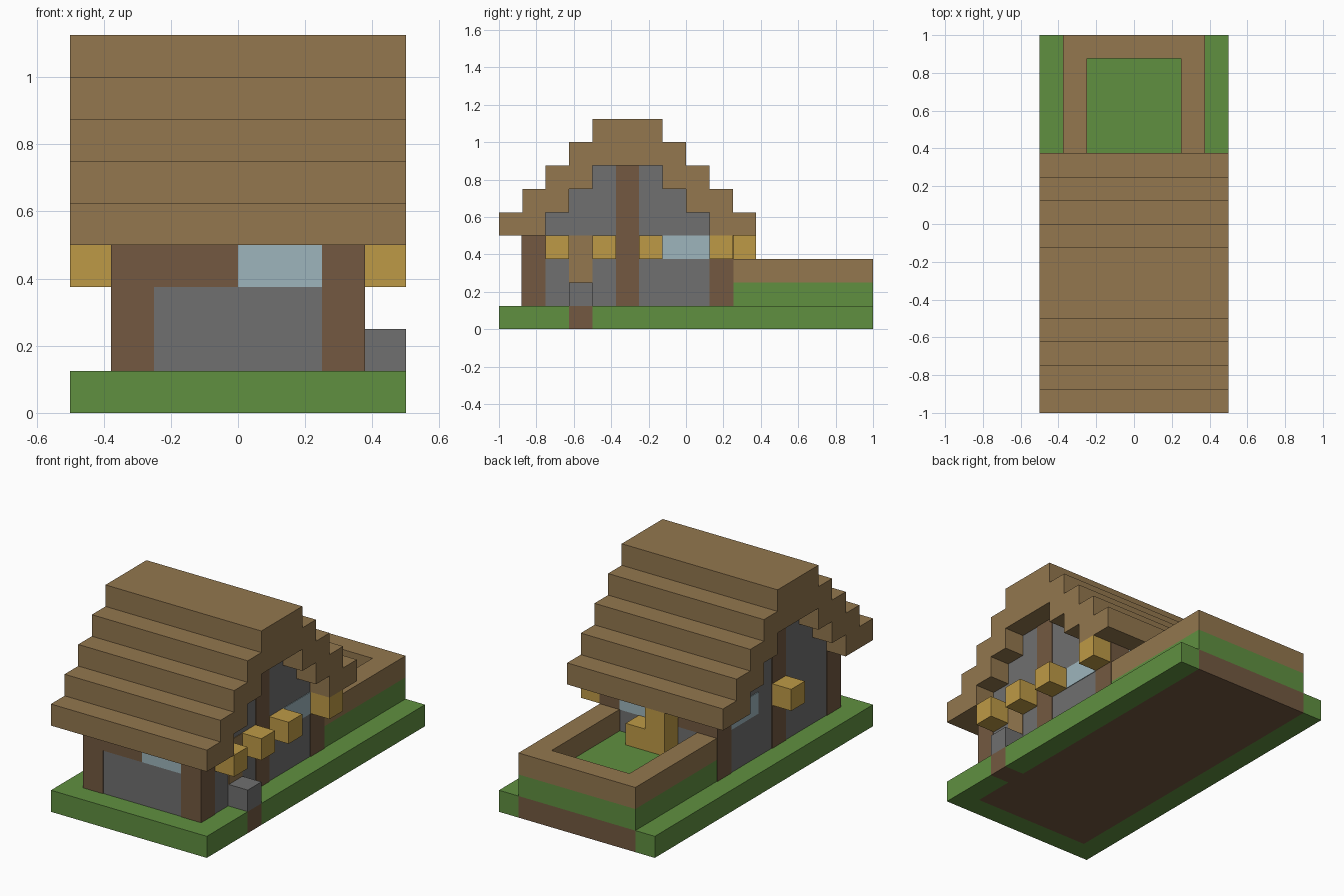
import bpy, bmesh

U = 0.125   # size of one block
P = 0.03    # how far thin plates stand proud, in blocks

old = bpy.data.objects.get("Cube")
if old:
    bpy.data.objects.remove(old, do_unlink=True)


def linear(c):
    c /= 255
    return c / 12.92 if c <= 0.04045 else ((c + 0.055) / 1.055) ** 2.4


def material(name, *rgb):
    m = bpy.data.materials.new(name)
    m.use_nodes = True
    col = (*[linear(c) for c in rgb], 1)
    m.diffuse_color = col
    m.node_tree.nodes["Principled BSDF"].inputs["Base Color"].default_value = col
    return m


plank = material("plank_tan", 147, 119, 78)
grass = material("grass_green", 96, 144, 64)
stone = material("stone_grey", 112, 112, 112)
timber = material("timber_brown", 115, 89, 65)
straw = material("straw_yellow", 190, 154, 70)
glass = material("glass_blue", 157, 181, 188)


def prism(name, mat, outline, x0, x1):
    """Extrude a (y, z) outline along x; all measures in blocks."""
    bm = bmesh.new()
    face = bm.faces.new([bm.verts.new((x0 * U, y * U, z * U)) for y, z in outline])
    ext = bmesh.ops.extrude_face_region(bm, geom=[face])
    verts = [v for v in ext["geom"] if isinstance(v, bmesh.types.BMVert)]
    bmesh.ops.translate(bm, vec=((x1 - x0) * U, 0, 0), verts=verts)
    bmesh.ops.recalc_face_normals(bm, faces=bm.faces)
    mesh = bpy.data.meshes.new(name)
    bm.to_mesh(mesh)
    bm.free()
    mesh.materials.append(mat)
    ob = bpy.data.objects.new(name, mesh)
    bpy.context.collection.objects.link(ob)
    return ob


def box(name, mat, x, y, z):
    outline = [(y[0], z[0]), (y[1], z[0]), (y[1], z[1]), (y[0], z[1])]
    return prism(name, mat, outline, x[0], x[1])


# Ground: soil under the buildings, grass border around it
box("soil", timber, (-3, 3), (-7, 8), (0, 1))
box("soil_under_step", timber, (3, 4), (-5, -4), (0, 1))
box("grass_front", grass, (-4, 4), (-8, -7), (0, 1))
box("grass_right", grass, (-4, -3), (-7, 8), (0, 1))
box("grass_left_front", grass, (3, 4), (-7, -5), (0, 1))
box("grass_left_back", grass, (3, 4), (-4, 8), (0, 1))
box("door_step", stone, (3, 4), (-5, -4), (1, 2))

# Raised garden with a plank rim
box("garden_bed", grass, (-3, 3), (2, 8), (1, 2))
box("garden_rim_back", plank, (-3, 3), (7, 8), (2, 3))
for side, x in (("right", -3), ("left", 2)):
    box("garden_rim_" + side, plank, (x, x + 1), (2, 7), (2, 3))
box("straw_block_low", straw, (0, 1), (2, 3), (2, 3))
box("straw_block_tall", straw, (-1, 0), (2, 3), (2, 4))

# House walls and stepped gable fill
box("house_walls", stone, (-3, 3), (-7, 2), (1, 4))
for r in range(3):
    box(f"gable_row_{r}", stone, (-3, 3), (r - 6, 1 - r), (4 + r, 5 + r))

# Corner posts and gable posts
for xs, side in ((-1, "right"), (1, "left")):
    x = sorted((xs * 2, xs * (3 + P)))
    box("front_post_" + side, timber, x, (-7 - P, -6), (1, 4))
    box("back_post_" + side, timber, x, (1, 2 + P), (1, 4))
    box("gable_post_" + side, timber, x, (-3, -2), (1, 7))
    box("side_window_" + side, glass, x, (-1, 1), (3, 4))
box("side_door", plank, (2, 3 + P), (-5, -4), (2, 4))

# Lintels and windows on the front and back
for end, y in (("front", (-7 - P, -6)), ("back", (1, 2 + P))):
    box(end + "_lintel", timber, (-2, 0), y, (3, 4))
    box(end + "_window", glass, (0, 2), y, (3, 4))

# Straw blocks hung on the side walls
for n, y in enumerate((-6, -4, -2, 1)):
    box(f"left_straw_block_{n}", straw, (3, 4), (y, y + 1), (3, 4))
box("right_straw_block", straw, (-4, -3), (-3, -2), (3, 4))

# Stepped roof: outer staircase up, mirrored down, then the hollow underside
MID = -2.5


def stairs(start, rows):
    return [(start + r, 4 + r + k) for r in range(rows) for k in (0, 1)]


def mirrored(points):
    return [(2 * MID - y, z) for y, z in reversed(points)]


outer = stairs(-8, 5)
inner = stairs(-6, 3)
roof_outline = outer + mirrored(outer) + list(reversed(inner + mirrored(inner)))
prism("stepped_roof", plank, roof_outline, -4, 4)
